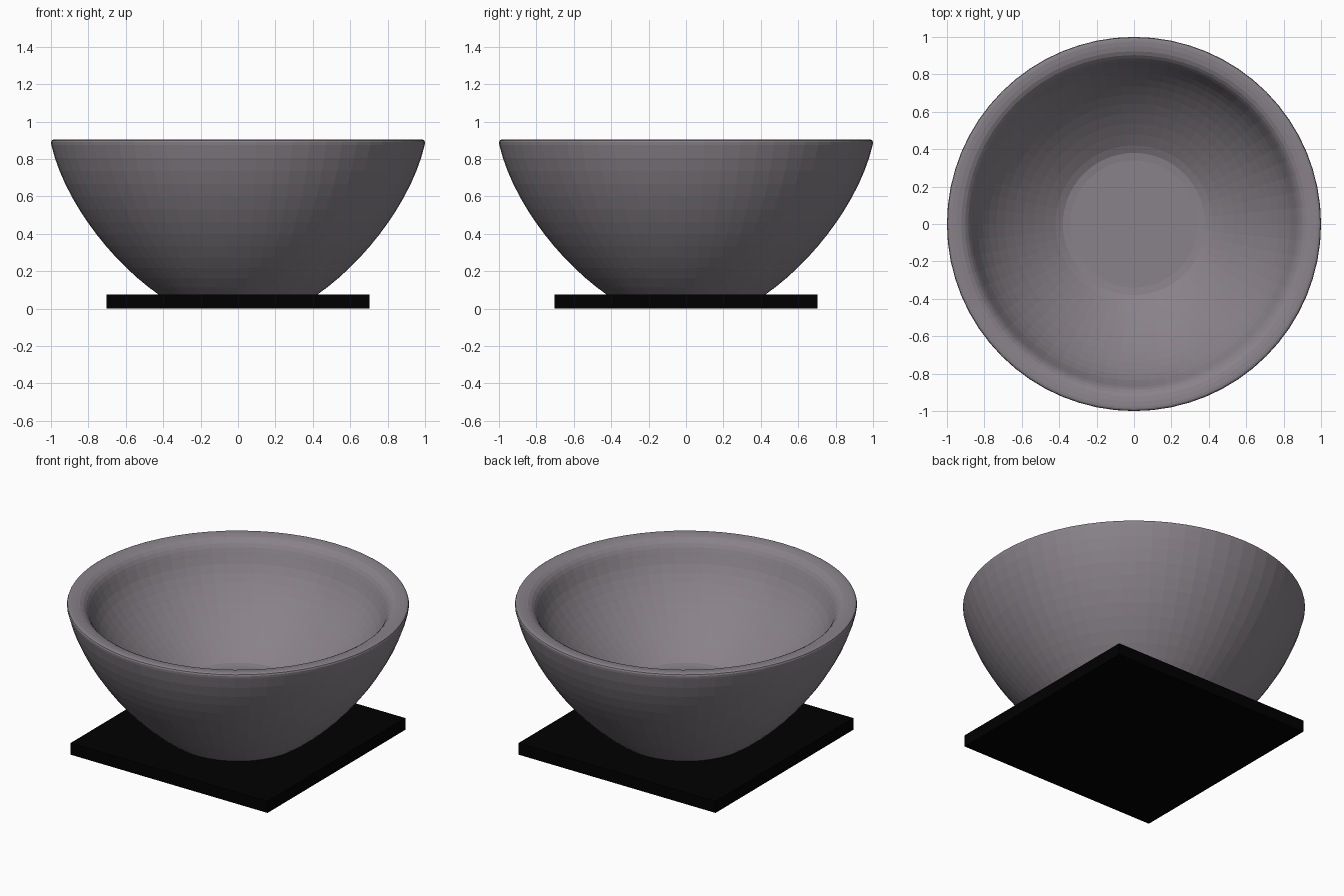
import bpy, bmesh
from math import pi
from mathutils import Vector
from mathutils.geometry import interpolate_bezier

if "Cube" in bpy.data.objects:
    bpy.data.objects.remove(bpy.data.objects["Cube"])


def material(name, rgb):
    m = bpy.data.materials.new(name)
    m.diffuse_color = (*rgb, 1)
    m.use_nodes = True
    m.node_tree.nodes["Principled BSDF"].inputs["Base Color"].default_value = m.diffuse_color
    return m


def curve(points, n):
    return interpolate_bezier(*[Vector((r, 0, z)) for r, z in points], n)


def lathe(name, profile, segments, mat):
    bm = bmesh.new()
    verts = [bm.verts.new(p) for p in profile]
    edges = [bm.edges.new(pair) for pair in zip(verts, verts[1:])]
    bmesh.ops.spin(bm, geom=verts + edges, cent=(0, 0, 0), axis=(0, 0, 1),
                   angle=2 * pi, steps=segments)
    bmesh.ops.remove_doubles(bm, verts=bm.verts, dist=0.0005)
    bmesh.ops.recalc_face_normals(bm, faces=bm.faces)
    mesh = bpy.data.meshes.new(name)
    bm.to_mesh(mesh)
    bm.free()
    obj = bpy.data.objects.new(name, mesh)
    bpy.context.collection.objects.link(obj)
    mesh.materials.append(mat)
    return obj


# Bowl: outer wall, rounded rim, soft inner lip, sloping inner wall and raised floor
profile = [Vector((0, 0, 0.07))]
profile += curve([(0.417, 0.07), (0.68, 0.25), (0.93, 0.58), (0.998, 0.875)], 14)
profile += curve([(1.0, 0.89), (1.0, 0.902), (0.99, 0.905), (0.975, 0.905)], 4)
profile += curve([(0.95, 0.903), (0.90, 0.898), (0.88, 0.87), (0.862, 0.825)], 6)
profile += curve([(0.855, 0.808), (0.80, 0.66), (0.62, 0.48), (0.42, 0.355)], 11)
profile += [Vector((0.38, 0, 0.335)), Vector((0.34, 0, 0.33)), Vector((0, 0, 0.33))]
lathe("bowl", profile, 64, material("warm_grey", (0.25, 0.225, 0.25)))

# Square base plate
bpy.ops.mesh.primitive_cube_add(size=1, location=(0, 0, 0.0375))
plate = bpy.context.object
plate.name = "base_plate"
plate.scale = (1.405, 1.405, 0.075)
plate.data.materials.append(material("black", (0, 0, 0)))
